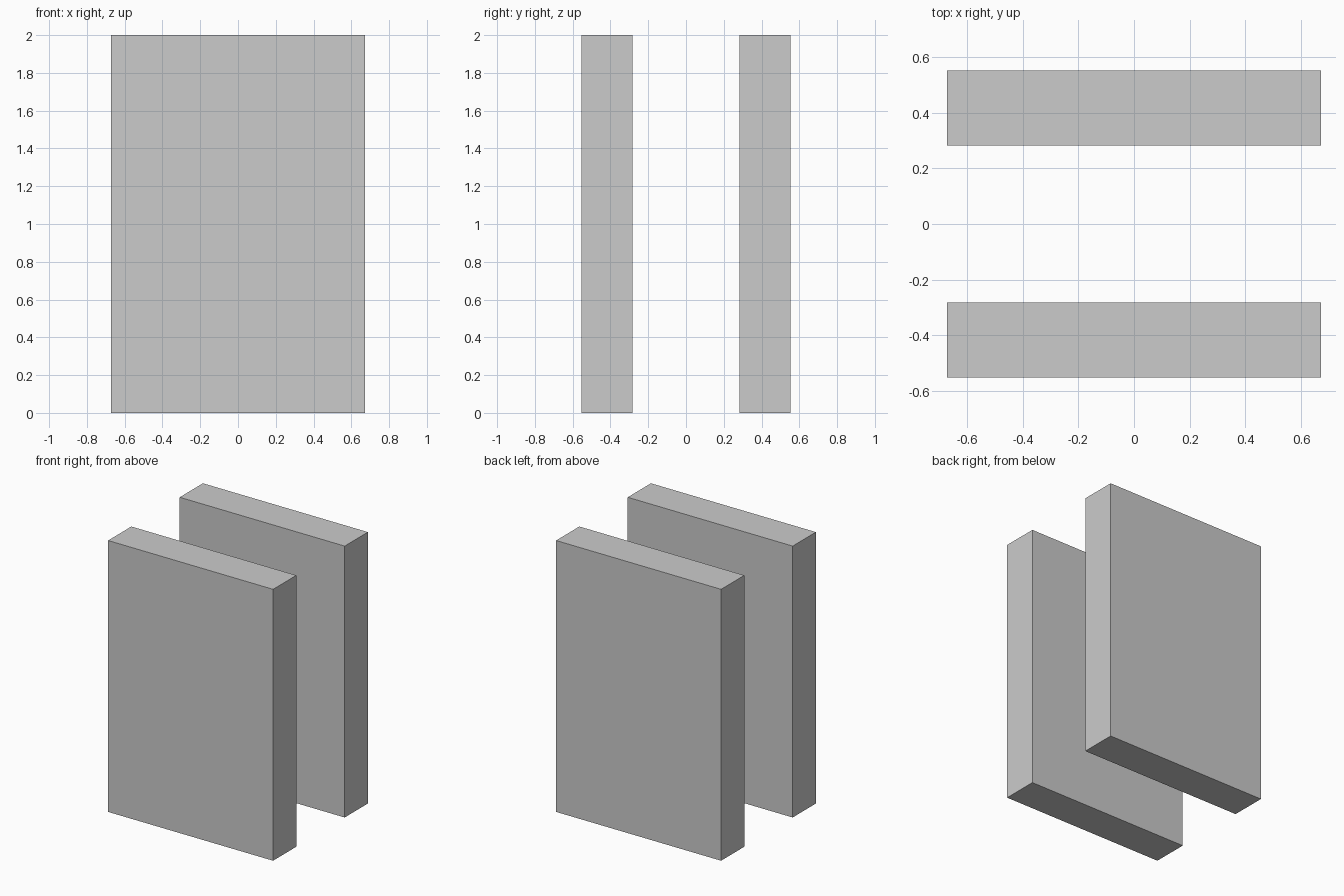
import bpy

if "Cube" in bpy.data.objects:
    bpy.data.objects.remove(bpy.data.objects["Cube"])

WIDTH, HEIGHT = 1.345, 2.0
INNER, OUTER = 0.282, 0.552


def slab(name, side):
    # upright rectangular panel, resting on the floor
    bpy.ops.mesh.primitive_cube_add(size=1, location=(0, side * (INNER + OUTER) / 2, HEIGHT / 2))
    ob = bpy.context.object
    ob.name = name
    ob.scale = (WIDTH, OUTER - INNER, HEIGHT)
    bpy.ops.object.transform_apply(location=False, rotation=False, scale=True)
    return ob


# two matching parallel panels
for name, side in (("front_panel", -1), ("back_panel", 1)):
    slab(name, side)
